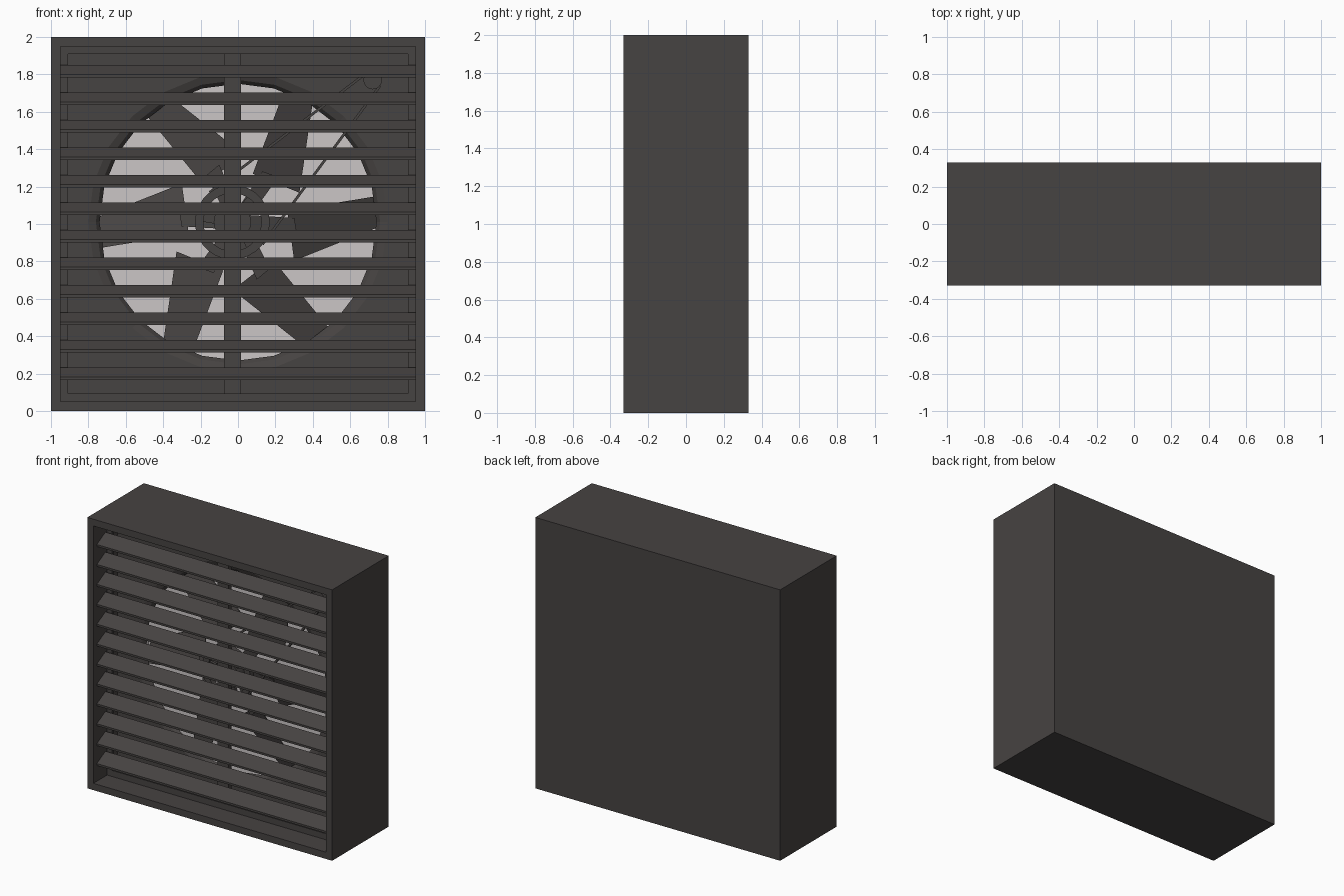
import bpy, bmesh, math
from mathutils import Vector

if "Cube" in bpy.data.objects:
    bpy.data.objects.remove(bpy.data.objects["Cube"])


def material(name, r, g, b):
    m = bpy.data.materials.new(name)
    m.diffuse_color = (r, g, b, 1)
    m.use_nodes = True
    m.node_tree.nodes["Principled BSDF"].inputs["Base Color"].default_value = m.diffuse_color
    return m


DARK = material("dark brown grey", 0.062, 0.056, 0.054)
LIGHT = material("light grey", 0.60, 0.565, 0.565)
CX, CZ = 0.0, 1.01          # fan centre
PX = -0.03                  # pulley and support post centre


def finish(name, bm, mat=DARK, smooth=False):
    bmesh.ops.recalc_face_normals(bm, faces=bm.faces)
    me = bpy.data.meshes.new(name)
    bm.to_mesh(me)
    bm.free()
    ob = bpy.data.objects.new(name, me)
    bpy.context.collection.objects.link(ob)
    me.materials.append(mat)
    if smooth:
        bpy.ops.object.select_all(action='DESELECT')
        ob.select_set(True)
        bpy.context.view_layer.objects.active = ob
        bpy.ops.object.shade_smooth_by_angle(angle=math.radians(35))
    return ob


def loft(name, rings, closed=False, caps=False, mat=DARK, smooth=False):
    """Skin a list of equal-length point loops."""
    bm = bmesh.new()
    vs = [[bm.verts.new(p) for p in r] for r in rings]
    n = len(rings[0])
    pairs = list(zip(vs, vs[1:])) + ([(vs[-1], vs[0])] if closed else [])
    for a, b in pairs:
        for i in range(n):
            j = (i + 1) % n
            bm.faces.new((a[i], a[j], b[j], b[i]))
    if caps:
        bm.faces.new(vs[0])
        bm.faces.new(vs[-1])
    return finish(name, bm, mat, smooth)


def prism(name, pts, y0, y1, mat=DARK, smooth=False):
    """Solid from an x-z outline."""
    return loft(name, [[(x, y, z) for x, z in pts] for y in (y0, y1)],
                caps=True, mat=mat, smooth=smooth)


def rect(hx, z0, z1, cx=0.0):
    return [(cx - hx, z0), (cx + hx, z0), (cx + hx, z1), (cx - hx, z1)]


def circle(r, n=24, cx=CX, cz=CZ):
    return [(cx + r * math.cos(2 * math.pi * i / n),
             cz + r * math.sin(2 * math.pi * i / n)) for i in range(n)]


def tube(name, outer, inner, y0, y1, smooth=False):
    """Hollow frame between two x-z outlines."""
    rings = [[(x, y, z) for x, z in o]
             for o, y in ((outer, y0), (outer, y1), (inner, y1), (inner, y0))]
    return loft(name, rings, closed=True, smooth=smooth)


def strip(name, a, b, w, y0, y1):
    """Straight bar between two x-z points."""
    a, b = Vector(a), Vector(b)
    d = (b - a).normalized()
    s = Vector((-d.y, d.x)) * w / 2
    return prism(name, [tuple(p) for p in (a - s, b - s, b + s, a + s)], y0, y1)


# Housing: open front box with light lining at the back
tube("housing_walls", rect(1, 0, 2), rect(0.95, 0.05, 1.95), -0.33, 0.33)
prism("back_panel", rect(1, 0, 2), 0.31, 0.33)
prism("back_lining", rect(0.95, 0.05, 1.95), 0.30, 0.308, LIGHT)
tube("side_lining", rect(0.949, 0.051, 1.949), rect(0.943, 0.057, 1.943),
     0.0, 0.30).data.materials[0] = LIGHT
tube("inner_flange", rect(0.95, 0.05, 1.95), rect(0.91, 0.095, 1.91), -0.17, -0.15)

# Sloping louvre slats
for i in range(12):
    z = 1.783 - i * 0.147
    prof = [(-0.29, z), (-0.29, z + 0.015), (-0.19, z + 0.068), (-0.19, z + 0.053)]
    loft("louvre_slat", [[(x, y, h) for y, h in prof] for x in (-0.95, 0.95)], caps=True)

# Orifice panel with flared round opening
square = []
for x, z in circle(1, cx=0, cz=0):
    k = 0.95 / max(abs(x), abs(z))
    square.append((x * k, 1.0 + z * k))
loft("orifice_panel", [[(x, y, z) for x, z in o] for o, y in
     ((square, -0.05), (circle(0.80), -0.05), (circle(0.76), -0.035),
      (circle(0.74), -0.01), (circle(0.76), -0.005), (square, -0.02))])

# Vertical support post
prism("support_post", rect(0.045, 0.05, 1.95, PX), -0.13, -0.10)

# Six pitched fan blades, each with a root bracket
for k in range(6):
    a = math.radians(10 + 60 * k)
    u, v = Vector((math.cos(a), math.sin(a))), Vector((-math.sin(a), math.cos(a)))

    def at(along, side, y):
        p = Vector((CX, CZ)) + u * along + v * side
        return (p.x, y, p.y)
    outline = [(0.26, -0.255, 0.06), (0.72, -0.16, 0.05),
               (0.745, -0.08, 0.02), (0.745, 0.008, -0.01), (0.27, 0.014, -0.03)]
    loft("fan_blade", [[at(s, t, y + o) for s, t, y in outline] for o in (0, 0.006)],
         caps=True)
    arm = [(0.05, -0.05, 0.0), (0.30, -0.12, 0.012), (0.30, -0.03, -0.012), (0.05, 0.03, 0.0)]
    loft("blade_bracket", [[at(s, t, y + o) for s, t, y in arm] for o in (-0.012, 0)],
         caps=True)

# Hub and shaft
prism("fan_hub", circle(0.10, 20, PX), -0.095, 0.04, smooth=True)
prism("fan_shaft", circle(0.03, 12, PX), -0.10, 0.10, smooth=True)

# Large belt pulley with spokes
tube("large_pulley", circle(0.20, 28, PX), circle(0.155, 28, PX), -0.09, -0.05, smooth=True)
for k in range(3):
    a = math.radians(50 + 120 * k)
    d = Vector((math.cos(a), math.sin(a)))
    c = Vector((PX, CZ))
    strip("pulley_spoke", c + d * 0.05, c + d * 0.17, 0.05, -0.08, -0.06)

# Small motor pulley and the belt joining the two
MX, MZ = 0.72, 1.77
prism("motor_pulley", circle(0.05, 16, MX, MZ), -0.09, -0.05, smooth=True)
big, small = Vector((PX, CZ)), Vector((MX, MZ))
axis = small - big
th = math.atan2(axis.y, axis.x)
al = math.acos((0.20 - 0.05) / axis.length)
for s in (-1, 1):
    d = Vector((math.cos(th + s * al), math.sin(th + s * al)))
    strip("drive_belt", big + d * 0.20, small + d * 0.05, 0.014, -0.08, -0.06)
